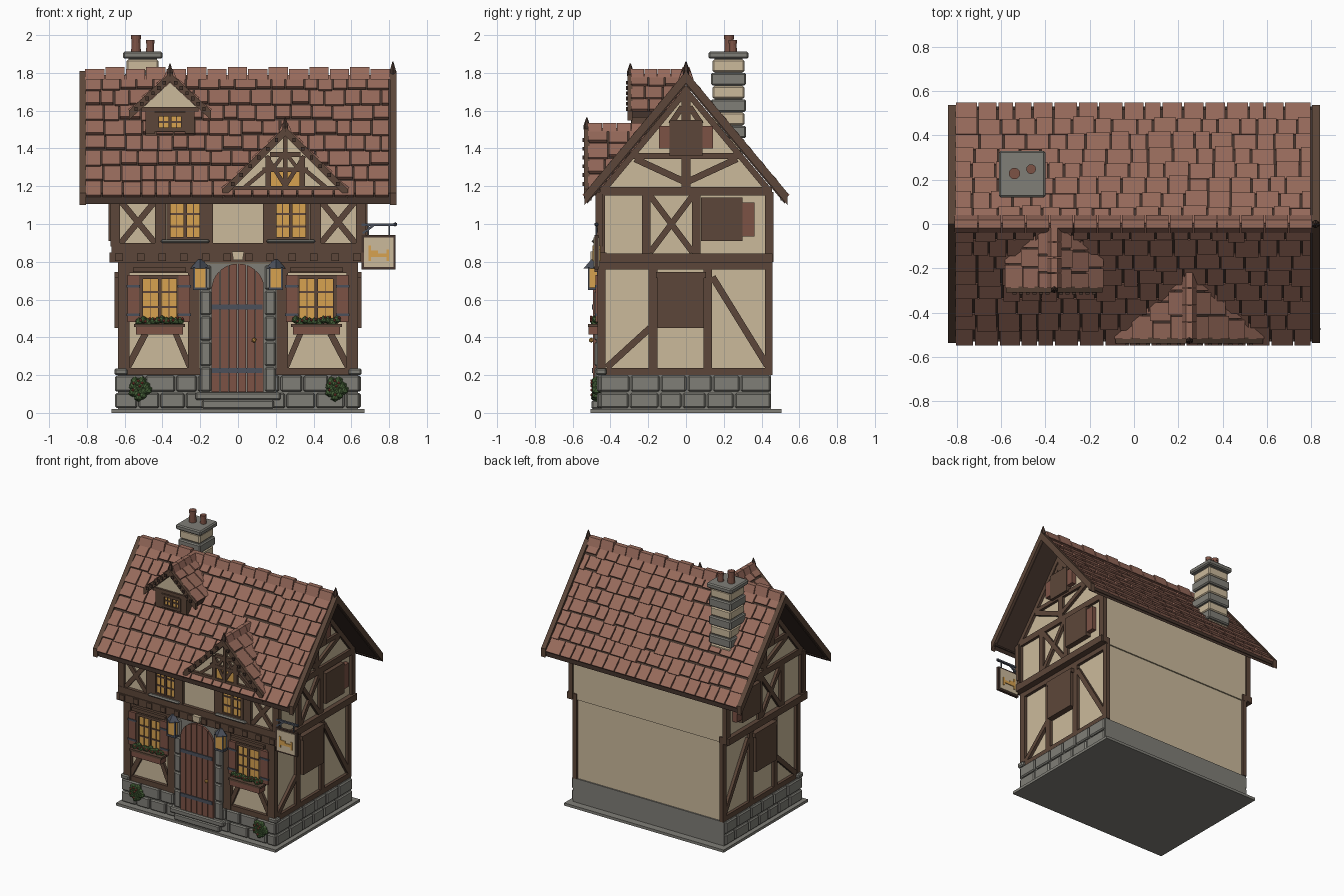
import bpy, bmesh, math, random
from mathutils import Vector, Matrix

if "Cube" in bpy.data.objects:
    bpy.data.objects.remove(bpy.data.objects["Cube"])

random.seed(4)
COL = dict(tile=(.31, .145, .105), plaster=(.60, .49, .33), timber=(.108, .062, .041), dark_timber=(.06, .035, .026),
           stone=(.215, .21, .185), iron=(.07, .08, .105), glow=(.68, .36, .08), leaf=(.06, .12, .04),
           red_wood=(.20, .085, .06), petal=(.35, .07, .05))
MATS = {}
for n, c in COL.items():
    MATS[n] = bpy.data.materials.new(n)
    MATS[n].diffuse_color = (*c, 1)


class Part:
    """Collects simple solids into one object of one colour."""
    def __init__(self, name, mat, bevel=0):
        self.bm, self.name, self.mat, self.bevel = bmesh.new(), name, mat, bevel

    def prism(self, axis, pts, a, b):
        # profile in (x, z) pushed along y, or in (y, z) pushed along x
        put = (lambda p, t: (p[0], t, p[1])) if axis == 'y' else (lambda p, t: (t, p[0], p[1]))
        A = [self.bm.verts.new(put(p, a)) for p in pts]
        B = [self.bm.verts.new(put(p, b)) for p in pts]
        self.bm.faces.new(A)
        self.bm.faces.new(B[::-1])
        for i in range(len(pts)):
            j = (i + 1) % len(pts)
            self.bm.faces.new((A[i], B[i], B[j], A[j]))

    def box(self, x0, x1, y0, y1, z0, z1):
        self.prism('y', [(x0, z0), (x1, z0), (x1, z1), (x0, z1)], y0, y1)

    def beam(self, axis, p, q, w, a, b):
        p, q = Vector(p), Vector(q)
        d = (q - p).normalized() * w / 2
        n = Vector((-d.y, d.x))
        self.prism(axis, [p - n, q - n, q + n, p + n], a, b)

    def slope(self, axis, c, top, half, k, thick, a, b):
        # pair of sloping boards meeting at a ridge
        for s in (-1, 1):
            self.prism(axis, [(c, top), (c + s * half, top - k * half),
                              (c + s * half, top - k * half - thick), (c, top - thick)], a, b)

    def cone(self, x, y, z0, z1, r0, r1, seg=8):
        bmesh.ops.create_cone(self.bm, cap_ends=True, segments=seg, radius1=r0, radius2=r1, depth=z1 - z0,
                              matrix=Matrix.Translation((x, y, (z0 + z1) / 2)))

    def ball(self, x, y, z, r):
        bmesh.ops.create_icosphere(self.bm, subdivisions=1, radius=r, matrix=Matrix.Translation((x, y, z)))

    def tiles(self, origin, u, v, wide, long, rows):
        # overlapping shingles; u runs along the ridge, v down the slope
        o, u, v = Vector(origin), Vector(u).normalized(), Vector(v).normalized()
        n = u.cross(v)
        n = n if n.z > 0 else -n
        step = long / rows
        for r in range(rows):
            t = 0
            while t < wide - .01:
                w = random.uniform(.07, .115)
                w = wide - t if wide - t - w < .04 else w
                e = step * (r + 1) + (random.uniform(-.018, .006) if r < rows - 1 else 0)
                vs = []
                for h0, h1 in ((0, 0), (.006, .018)):
                    for uu, vv, h in ((t, step * r, h0), (t + w - .008, step * r, h0),
                                      (t + w - .008, e, h1), (t, e, h1)):
                        vs.append(self.bm.verts.new(o + u * uu + v * vv + n * h))
                for f in ((0, 1, 2, 3), (4, 5, 6, 7), (0, 1, 5, 4), (1, 2, 6, 5), (2, 3, 7, 6), (3, 0, 4, 7)):
                    self.bm.faces.new([vs[i] for i in f])
                t += w

    def done(self):
        bmesh.ops.recalc_face_normals(self.bm, faces=self.bm.faces[:])
        me = bpy.data.meshes.new(self.name)
        self.bm.to_mesh(me)
        ob = bpy.data.objects.new(self.name, me)
        bpy.context.collection.objects.link(ob)
        me.materials.append(MATS[self.mat])
        if self.bevel:
            m = ob.modifiers.new('bevel', 'BEVEL')
            m.width, m.segments = self.bevel, 1


# shared parts
walls = Part('walls', 'plaster')
timber = Part('timber_frame', 'timber')
dark = Part('roof_trim', 'dark_timber')
tile = Part('roof_tiles', 'tile')
glass = Part('window_glass', 'glow')
base = Part('foundation', 'stone')
stones = Part('foundation_stones', 'stone', .008)
iron = Part('ironwork', 'iron')
wood = Part('shutters_and_boxes', 'red_wood')
leaf = Part('plants', 'leaf')
petal = Part('flowers', 'petal')
K = 1.2           # main roof pitch
S = (-1, 1)

# solid house body
walls.box(-.61, .61, -.44, .44, .2, .82)
walls.box(-.645, .645, -.455, .45, .8, 1.17)
walls.prism('x', [(-.455, 1.17), (.45, 1.17), (0, 1.73)], -.645, .645)

# foundation, ground slab, stone courses
base.box(-.67, .67, -.505, .505, 0, .02)
base.box(-.635, .635, -.45, .45, .02, .2)
for z0, z1 in ((.025, .105), (.112, .198)):
    for axis, end in (('f', .65), ('l', .455), ('r', .455)):
        t = -end
        while t < end - .01:
            w = random.uniform(.11, .17)
            w = end - t if end - t - w < .06 else w
            a, b = t, t + w - .008
            if axis == 'f':
                stones.box(a, b, -.472, -.43, z0, z1)
            else:
                s = -1 if axis == 'l' else 1
                x = sorted((s * .6, s * .65))
                stones.box(x[0], x[1], a, b, z0, z1)
            t += w
for s in S:
    stones.box(s * .62 - .035, s * .62 + .035, -.478, -.42, .2, .235)

# front timber, lower floor
for s in S:
    for x in (.605, .235):
        timber.box(s * x - .03, s * x + .03, -.468, -.43, .2, .8)
    timber.box(min(s * .2, s * .63), max(s * .2, s * .63), -.465, -.43, .2, .238)
    timber.box(min(s * .2, s * .63), max(s * .2, s * .63), -.465, -.43, .74, .8)
    timber.beam('y', (s * .59, .23), (s * .49, .42), .035, -.46, -.43)
    timber.beam('y', (s * .25, .23), (s * .33, .42), .03, -.46, -.43)
    timber.box(s * .415 - .14, s * .415 + .14, -.485, -.44, .745, .77)
# jetty beams
timber.box(-.68, .68, -.485, -.42, .795, .85)
timber.box(-.67, .67, -.48, -.44, .85, .9)
for i in range(12):
    x = -.63 + i * 1.26 / 11
    timber.box(x - .02, x + .02, -.495, -.47, .805, .845)
# front timber, upper floor
timber.box(-.67, .67, -.475, -.44, 1.115, 1.17)
for s in S:
    for x, w in ((.65, .025), (.41, .03), (.16, .028)):
        timber.box(s * x - w, s * x + w, -.478, -.44, .88, 1.16)
    for a, b in ((.9, 1.12), (1.12, .9)):
        timber.beam('y', (s * .62, a), (s * .44, b), .032, -.47, -.44)


def window(cx, cz, w, h, y, rows=3):
    glass.box(cx - w / 2, cx + w / 2, y, y + .02, cz - h / 2, cz + h / 2)
    for s in S:
        timber.box(cx + s * w / 2 - .011, cx + s * w / 2 + .011, y - .014, y + .02, cz - h / 2 - .01, cz + h / 2 + .01)
        timber.box(cx - w / 2, cx + w / 2, y - .014, y + .02, cz + s * h / 2 - .01, cz + s * h / 2 + .01)
        timber.box(cx + s * w / 4 - .002, cx + s * w / 4 + .002, y - .004, y, cz - h / 2, cz + h / 2)
    timber.box(cx - .009, cx + .009, y - .01, y, cz - h / 2, cz + h / 2)
    for i in range(1, rows):
        z = cz - h / 2 + h * i / rows
        timber.box(cx - w / 2, cx + w / 2, y - .006, y, z - .005, z + .005)


# windows, shutters, flower boxes, bushes and lanterns on both sides of the door
lamp = Part('lantern_glass', 'glow')
for s in S:
    window(s * .28, 1.02, .175, .2, -.465)
    stones.box(s * .28 - .13, s * .28 + .13, -.5, -.45, .9, .918)
    window(s * .415, .6, .2, .24, -.46)
    for x in (.555, .285):
        wood.box(s * x - .03, s * x + .03, -.478, -.455, .48, .73)
        for z in (.52, .67):
            iron.box(s * x - .035, s * x + .035, -.483, -.47, z - .007, z + .007)
    wood.box(s * .415 - .125, s * .415 + .125, -.515, -.45, .415, .465)
    timber.box(s * .415 - .135, s * .415 + .135, -.52, -.45, .455, .47)
    for i in range(10):
        x = s * .415 - .11 + i * .0245
        leaf.ball(x, -.485 + .01 * (i % 2), .485 + random.uniform(-.005, .01), .022)
        petal.ball(x + .01, -.502, .495 + random.uniform(-.012, .014), .008)
    for i in range(16):
        a, r = i * 2.4, .012 * math.sqrt(i)
        x, z = s * .52 + r * math.cos(a), .13 + r * math.sin(a)
        leaf.ball(x, -.475, z, .026)
        if i % 3 == 0:
            petal.ball(x, -.5, z + .012, .008)
    x = s * .2
    lamp.box(x - .03, x + .03, -.515, -.465, .665, .765)
    iron.box(x - .038, x + .038, -.52, -.455, .65, .665)
    iron.cone(x, -.49, .765, .812, .052, .012, 4)
    for a in S:
        for b in (-.515, -.466):
            iron.box(x + a * .032 - .005, x + a * .032 + .005, b - .004, b + .004, .66, .77)
    iron.box(x - .01, x + .01, -.48, -.44, .775, .79)
lamp.done()

# doorway: stone surround, planked arched door, straps, knob, steps
base.box(-.2, .2, -.475, -.43, .1, .79)
for s in S:
    for i in range(5):
        stones.box(s * .17 - .028, s * .17 + .028, -.485, -.44, .112 + i * .135, .24 + i * .135)
stones.box(-.225, .225, -.503, -.44, .068, .108)
stones.box(-.19, .19, -.5, -.44, .02, .068)
door = Part('door', 'red_wood')
arch = lambda x: .65 + .14 * math.sqrt(max(0, 1 - (x / .141) ** 2))
for i in range(6):
    a, b = -.14 + i * .2805 / 6, -.14 + (i + 1) * .28 / 6 - .004
    top = [(b + (a - b) * j / 4, arch(b + (a - b) * j / 4)) for j in range(5)]
    door.prism('y', [(a, .11), (b, .11)] + top, -.492, -.45)
door.done()
for z in (.225, .56):
    iron.box(-.14, .13, -.498, -.48, z - .013, z + .013)
knob = Part('door_knob', 'glow')
knob.ball(.085, -.502, .385, .014)
knob.done()
key = Part('keystone', 'plaster')
key.prism('y', [(-.025, .81), (.025, .81), (.032, .855), (-.032, .855)], -.505, -.45)
key.done()

# side framing, same on both ends
for s in S:
    lo, up = sorted((s * .6, s * .632)), sorted((s * .63, s * .665))
    out = sorted((s * .6, s * .655))
    for y in (-.445, .437):
        timber.box(*lo, y - .02, y + .02, .2, .8)
    for y in (-.45, .44):
        timber.box(*up, y - .022, y + .022, .8, 1.17)
    timber.box(*lo, -.45, .455, .2, .238)
    timber.box(*lo, -.45, .455, .76, .8)
    for y in (-.175, .115):
        timber.box(*lo, y - .023, y + .023, .23, .77)
    timber.beam('x', (.14, .72), (.43, .25), .035, *lo)
    timber.beam('x', (-.42, .24), (-.19, .45), .035, *lo)
    timber.box(*out, -.15, .095, .45, .72)
    timber.box(*out, -.16, .105, .715, .745)
    timber.box(*sorted((s * .6, s * .68)), -.475, .458, .795, .845)
    timber.box(*up, -.455, .455, 1.15, 1.195)
    for y in (-.21, .055):
        timber.box(*up, y - .022, y + .022, .84, 1.16)
    for a, b in ((.85, 1.15), (1.15, .85)):
        timber.beam('x', (-.19, a), (.035, b), .032, *up)
    timber.box(*sorted((s * .63, s * .685)), .08, .3, .91, 1.14)
    wood.box(*sorted((s * .63, s * .68)), .3, .362, .935, 1.115)
    # gable
    timber.box(*up, -.023, .023, 1.19, 1.73)
    timber.box(*up, -.3, .3, 1.345, 1.375)
    timber.box(*sorted((s * .63, s * .685)), -.088, .088, 1.36, 1.55)
    for t in S:
        timber.beam('x', (0, 1.22), (t * .27, 1.345), .035, *up)
        timber.beam('x', (t * .08, 1.53), (t * .02, 1.62), .03, *up)
        wood.box(*sorted((s * .63, s * .68)), t * .115 - .028, t * .115 + .028, 1.4, 1.52)
    timber.slope('x', 0, 1.73, .45, K, .05, *up)

# main roof: deck, trim boards, shingles, ridge caps
dark.slope('x', 0, 1.785, .525, K, .05, -.82, .82)
for s in S:
    timber.slope('x', 0, 1.81, .538, K, .065, *sorted((s * .805, s * .84)))
    dark.box(-.83, .83, s * .515 - .015, s * .515 + .015, 1.125, 1.165)
    tile.tiles((-.805, 0, 1.785), (1, 0, 0), (0, s, -K), 1.61, .535 * math.hypot(1, K), 8)
for i in range(15):
    x = -.81 + i * .108
    tile.prism('x', [(-.04, 1.765), (.04, 1.765), (.018, 1.82 + .012 * (i % 2)), (-.018, 1.82 + .012 * (i % 2))], x, x + .102)


def finial(x, y, z):
    dark.cone(x, y, z - .06, z - .015, .014, .018, 6)
    dark.cone(x, y, z - .015, z + .03, .018, .003, 6)


finial(.82, 0, 1.83)


def dormer_roof(cx, top, half, k, y0, y1, rows):
    dark.slope('y', cx, top, half, k, .03, y0 + .01, y1)
    timber.slope('y', cx, top + .012, half + .008, k, .05, y0, y0 + .028)
    for s in S:
        tile.tiles((cx, y0 + .02, top), (0, 1, 0), (s, 0, -k), y1 - y0 - .02, half * math.hypot(1, k), rows)
        for i in range(1, 7):      # pegs along the front boards
            x = half * i / 7
            dark.box(cx + s * x - .009, cx + s * x + .009, y0 - .008, y0 + .01, top - k * x - .024, top - k * x - .004)
    n = 4
    for i in range(n):
        a = y0 + .02 + (y1 - y0 - .02) * i / n
        tile.prism('y', [(cx - .034, top - .015), (cx + .034, top - .015), (cx + .015, top + .03),
                         (cx - .015, top + .03)], a, a + (y1 - y0) / n - .008)
    finial(cx, y0 + .015, top + .03)


# upper dormer
dormer_roof(-.36, 1.79, .21, .93, -.31, -.01, 3)
timber.box(-.49, -.23, -.27, -.08, 1.42, 1.6)
timber.box(-.51, -.21, -.29, -.1, 1.595, 1.62)
walls.prism('y', [(-.5, 1.62), (-.22, 1.62), (-.36, 1.75)], -.275, -.1)
window(-.36, 1.54, .14, .08, -.278, 2)
for s in S:
    timber.box(-.36 + s * .105 - .025, -.36 + s * .105 + .025, -.288, -.26, 1.48, 1.6)
# lower dormer with latticed gable
dormer_roof(.25, 1.505, .325, 1.0, -.54, -.21, 4)
walls.prism('y', [(-.05, 1.175), (.55, 1.175), (.25, 1.475)], -.5, -.3)
timber.box(-.05, .55, -.52, -.49, 1.165, 1.2)
timber.box(.13, .37, -.52, -.49, 1.275, 1.3)
timber.box(.17, .33, -.52, -.49, 1.355, 1.38)
timber.box(.238, .262, -.522, -.49, 1.19, 1.47)
glass.box(.17, .33, -.51, -.49, 1.2, 1.275)
for s in S:
    timber.box(.25 + s * .09 - .015, .25 + s * .09 + .015, -.52, -.49, 1.19, 1.36)
    timber.beam('y', (.25, 1.2), (.25 + s * .1, 1.36), .022, -.518, -.49)
    timber.beam('y', (.25 + s * .22, 1.19), (.25 + s * .1, 1.29), .022, -.518, -.49)
    timber.beam('y', (.25 + s * .06, 1.3), (.25, 1.38), .02, -.518, -.49)

# chimney: alternating courses, cap, pots
light = Part('chimney_light_courses', 'plaster', .008)
for i in range(7):
    z, w = 1.87 - i * .07, .085 + .008 * (i % 2)
    (stones if i % 2 else light).box(-.505 - w, -.505 + w, .225 - w, .225 + w, z - .066, z)
light.done()
base.box(-.58, -.43, .15, .3, 1.36, 1.88)
stones.box(-.61, -.4, .12, .33, 1.875, 1.912)
pots = Part('chimney_pots', 'red_wood')
for x, y, r, z in ((-.54, .228, .026, 2.0), (-.465, .248, .022, 1.975)):
    pots.cone(x, y, 1.905, z, r, r * .85, 12)
    pots.cone(x, y, z - .02, z, r, r, 12)
pots.done()

# hanging sign with a simple bench emblem
iron.box(.655, .835, -.482, -.466, .99, 1.003)
iron.ball(.832, -.474, .998, .012)
iron.beam('y', (.66, .95), (.72, .995), .012, -.48, -.468)
for x in (.69, .8):
    iron.box(x - .004, x + .004, -.478, -.47, .94, .995)
dark.box(.655, .835, -.484, -.464, .76, .942)
board = Part('sign_board', 'plaster')
board.box(.668, .822, -.489, -.459, .773, .929)
board.done()
emblem = Part('sign_emblem', 'glow')
for y0, y1 in ((-.495, -.489), (-.459, -.453)):
    emblem.box(.69, .8, y0, y1, .825, .845)
    emblem.box(.69, .705, y0, y1, .805, .885)
    emblem.box(.787, .8, y0, y1, .805, .865)
    emblem.box(.705, .74, y0, y1, .845, .86)
emblem.done()

for p in (walls, timber, dark, tile, glass, base, stones, iron, wood, leaf, petal):
    p.done()

for m in bpy.data.materials:
    if m.users and not m.is_grease_pencil:
        m.use_nodes = True
        m.node_tree.nodes["Principled BSDF"].inputs["Base Color"].default_value = m.diffuse_color
